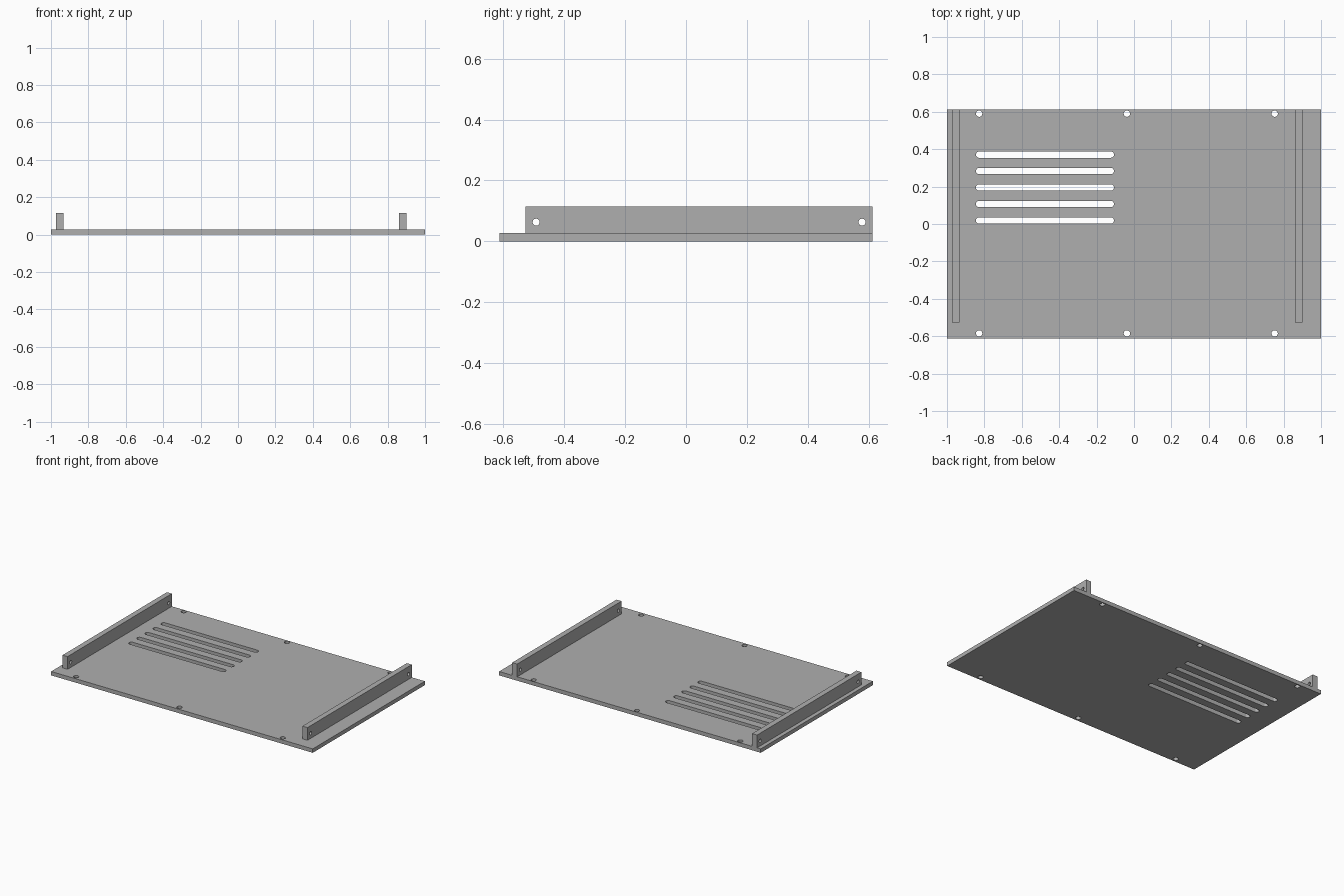
import bpy, bmesh, math
from mathutils import Matrix, Vector

cube = bpy.data.objects.get("Cube")
if cube:
    bpy.data.objects.remove(cube, do_unlink=True)

# Single grey material
GREY = (0.43, 0.43, 0.43, 1)
grey = bpy.data.materials.new("plain grey")
grey.use_nodes = True
grey.diffuse_color = GREY
grey.node_tree.nodes["Principled BSDF"].inputs["Base Color"].default_value = GREY


def new_object(name, bm):
    bmesh.ops.recalc_face_normals(bm, faces=bm.faces)
    mesh = bpy.data.meshes.new(name)
    bm.to_mesh(mesh)
    bm.free()
    mesh.materials.append(grey)
    obj = bpy.data.objects.new(name, mesh)
    bpy.context.collection.objects.link(obj)
    return obj


def box(name, low, high):
    low, high = Vector(low), Vector(high)
    bm = bmesh.new()
    bmesh.ops.create_cube(bm, size=1, matrix=Matrix.Translation((low + high) / 2)
                          @ Matrix.Diagonal((high - low).to_4d()))
    return new_object(name, bm)


def add_pill(bm, centre, radius, length=0, depth=0.2, turn=Matrix()):
    """Closed prism with round ends, stretched along x; a cylinder if length is 0."""
    steps = 32
    place = Matrix.Translation(centre) @ turn
    ring = []
    for i in range(steps):
        a = 2 * math.pi * (i + 0.5) / steps
        x = radius * math.cos(a) + math.copysign(length / 2, math.cos(a))
        ring.append(bm.verts.new(place @ Vector((x, radius * math.sin(a), -depth / 2))))
    face = bm.faces.new(ring)
    out = bmesh.ops.extrude_face_region(bm, geom=[face])
    verts = [v for v in out["geom"] if isinstance(v, bmesh.types.BMVert)]
    bmesh.ops.translate(bm, verts=verts, vec=turn @ Vector((0, 0, depth)))


def cut(obj, bm):
    cutter = new_object("cutter", bm)
    cutter.hide_render = True
    mod = obj.modifiers.new("holes", "BOOLEAN")
    mod.operation = "DIFFERENCE"
    mod.solver = "EXACT"
    mod.object = cutter
    bpy.context.view_layer.objects.active = obj
    bpy.ops.object.modifier_apply(modifier=mod.name)
    bpy.data.objects.remove(cutter, do_unlink=True)


THICK, HALF_Y, TOP = 0.027, 0.612, 0.115

# Base panel with screw holes and vent slots
panel = box("base_panel", (-1, -HALF_Y, 0), (1, HALF_Y, THICK))
bm = bmesh.new()
for x in (-0.828, -0.038, 0.752):
    for y in (-0.585, 0.59):
        add_pill(bm, (x, y, 0), 0.017)
for i in range(5):
    add_pill(bm, (-0.476, 0.019 + 0.088 * i, 0), 0.017, length=0.704)
cut(panel, bm)

# Side rails with a cross hole near each end
for name, x in (("right_rail", -0.953), ("left_rail", 0.881)):
    rail = box(name, (x - 0.019, -0.527, THICK), (x + 0.019, HALF_Y, TOP))
    bm = bmesh.new()
    for y in (-0.492, 0.578):
        add_pill(bm, (x, y, 0.063), 0.0115, turn=Matrix.Rotation(math.pi / 2, 4, "Y"))
    cut(rail, bm)

# Smooth hole walls, sharp edges elsewhere
for obj in bpy.context.view_layer.objects:
    obj.select_set(obj.name in ("base_panel", "right_rail", "left_rail"))
bpy.ops.object.shade_smooth_by_angle(angle=math.radians(30))
